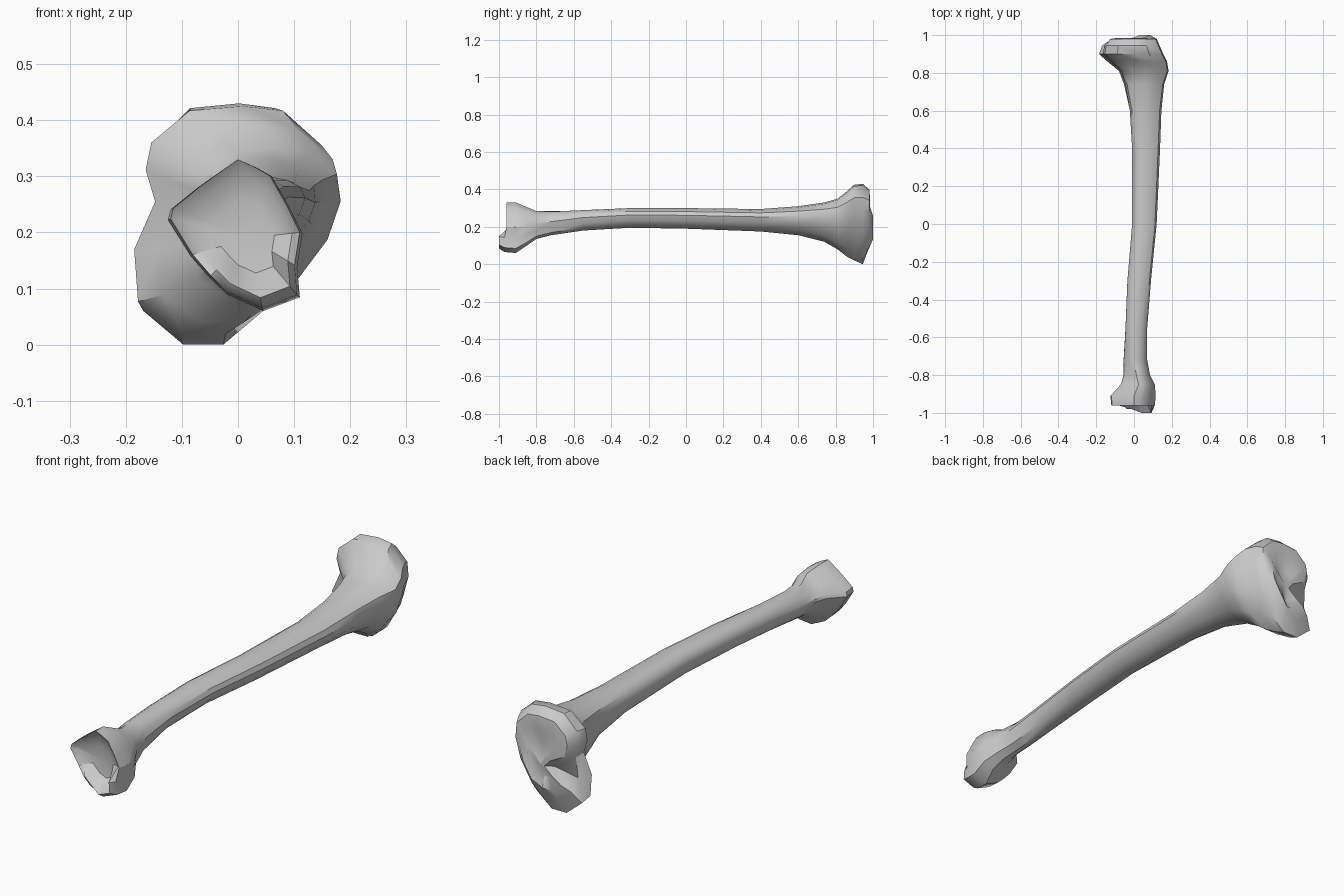
import bpy
import bmesh
from mathutils import Vector

cube = bpy.data.objects.get("Cube")
if cube:
    bpy.data.objects.remove(cube, do_unlink=True)

bone_grey = bpy.data.materials.new("bone grey")
bone_grey.use_nodes = True
colour = (0.6, 0.6, 0.6, 1)
bone_grey.diffuse_color = colour
bone_grey.node_tree.nodes["Principled BSDF"].inputs["Base Color"].default_value = colour

# Cross-section outlines inside a unit box, counted from the crest (+x) over the top
ANKLE = list(zip(
    (1, .9, .77, .65, .52, .23, .02, 0, .17, .31, .44, .71, .98, .96),
    (.51, .69, .89, .95, 1, .82, .67, .6, .36, .22, .11, 0, .09, .29)))
SHAFT = list(zip(
    (1, .93, .75, .5, .25, .08, 0, 0, .03, .12, .3, .5, .75, .92),
    (.65, .83, .94, 1, .97, .85, .65, .5, .32, .15, .02, 0, .15, .38)))
HEAD = list(zip(
    (1, .98, .78, .57, .29, .09, .06, .11, 0, .02, .25, .48, .71, .91),
    (.65, .83, .98, 1, .98, .84, .72, .58, .37, .14, 0, 0, .14, .4)))

# Stations along the bone: y, x range, z range
STATIONS = [
    (-.96, -.12, .11, .065, .33),
    (-.91, -.125, .115, .06, .33),
    (-.85, -.07, .11, .1, .305),
    (-.8, -.055, .085, .135, .285),
    (-.72, -.055, .07, .155, .285),
    (-.55, -.045, .07, .18, .29),
    (-.3, -.035, .09, .195, .3),
    (0, -.01, .12, .19, .3),
    (.4, -.01, .138, .175, .295),
    (.6, -.025, .145, .155, .31),
    (.74, -.055, .16, .12, .33),
    (.81, -.08, .183, .08, .35),
    (.86, -.14, .175, .04, .39),
    (.9, -.185, .155, .02, .425),
    (.945, -.175, .135, 0, .43),
    (.98, -.14, .12, .06, .4),
]


def clamp(value):
    return max(0.0, min(1.0, value))


def section(y, x_low, x_high, z_low, z_high):
    """One ring, blended from the shaft towards whichever end is near."""
    end = ANKLE if y < 0 else HEAD
    weight = clamp((abs(y) - .5) / .35)
    ring = []
    for (su, sv), (eu, ev) in zip(SHAFT, end):
        u = su + (eu - su) * weight
        v = sv + (ev - sv) * weight
        ring.append(Vector((x_low + u * (x_high - x_low), y, z_low + v * (z_high - z_low))))
    return ring


def shrink(ring, centre, factor, depth):
    """Inner ring of an end surface; depth gives y for each point index."""
    inner = []
    for i, point in enumerate(ring):
        moved = centre.lerp(point, factor)
        moved.y = depth(i)
        inner.append(moved)
    return inner


rings = [section(*station) for station in STATIONS]

# Ankle end: the lower lip juts out past a hollow joint face
LIP = (9, 10, 11, 12, 13)
for i in LIP:
    rings[0][i].y = -.97
ankle_centre = Vector((.02, -.93, .19))
ankle_lip = shrink(rings[0], ankle_centre, .85, lambda i: -1 if i in LIP[2:] else -.98 if i in LIP else -.945)
ankle_hollow = shrink(rings[0], ankle_centre, .5, lambda i: -.935)

# Knee end: two shallow cups around a middle rise, notched on the right side
for ring, cut in zip(rings[-2:], (.03, .09)):
    ring[8].x += cut
    ring[8].y -= cut / 3
for i in (9, 10, 11):
    rings[-1][i].y -= .012
knee_centre = Vector((.0, .985, .2))
knee_rise = shrink(rings[-1], knee_centre, .72, lambda i: .96 if i == 8 else 1 if i in (0, 13, 12) else .985)
knee_cup = shrink(rings[-1], knee_centre, .4, lambda i: .965 if i in (2, 3, 4, 10, 11) else .985)

# Skin all the rings into one closed surface
loops = [ankle_hollow, ankle_lip] + rings + [knee_rise, knee_cup]
bm = bmesh.new()
skin = [[bm.verts.new(point) for point in ring] for ring in loops]
count = len(SHAFT)
for near, far in zip(skin, skin[1:]):
    for i in range(count):
        j = (i + 1) % count
        bm.faces.new((near[i], near[j], far[j], far[i]))
for ring, centre in ((skin[0], ankle_centre), (skin[-1], knee_centre)):
    middle = bm.verts.new(centre)
    for i in range(count):
        bm.faces.new((ring[i], ring[(i + 1) % count], middle))
bmesh.ops.recalc_face_normals(bm, faces=bm.faces)

mesh = bpy.data.meshes.new("shin_bone")
bm.to_mesh(mesh)
bm.free()
mesh.materials.append(bone_grey)
bone = bpy.data.objects.new("shin_bone", mesh)
bpy.context.collection.objects.link(bone)

bpy.ops.object.select_all(action='DESELECT')
bone.select_set(True)
bpy.context.view_layer.objects.active = bone
bpy.ops.object.shade_smooth_by_angle(angle=.6)
